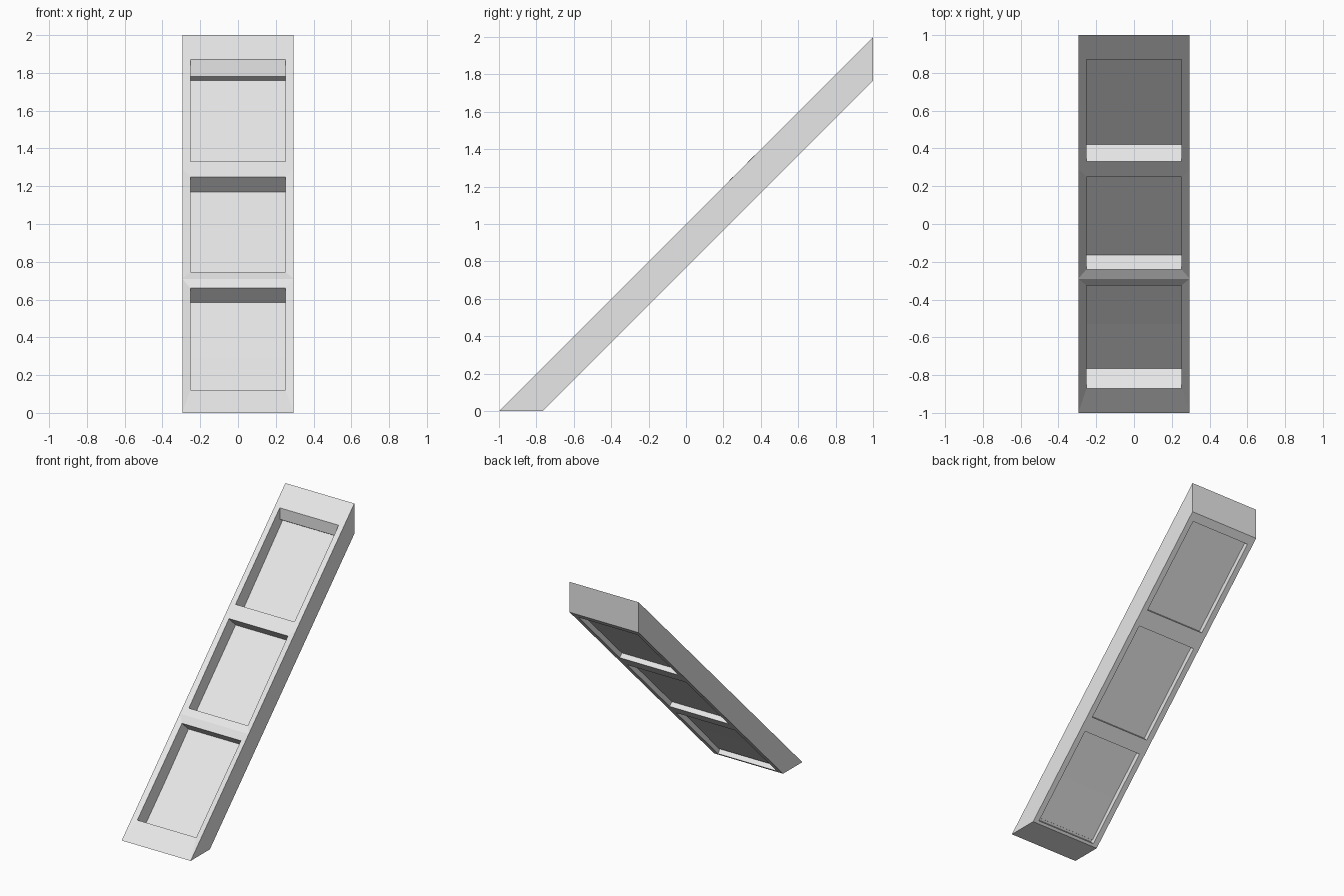
import bpy
import bmesh

cube = bpy.data.objects.get("Cube")
if cube:
    bpy.data.objects.remove(cube, do_unlink=True)

HALF_W = 0.295   # outer half width of the beam
HALF_P = 0.252   # half width of the recessed panels

grey = bpy.data.materials.new("light_grey")
grey.use_nodes = True
grey.diffuse_color = (0.8, 0.8, 0.8, 1)
grey.node_tree.nodes["Principled BSDF"].inputs["Base Color"].default_value = (0.8, 0.8, 0.8, 1)

bm = bmesh.new()


def face(points):
    bm.faces.new([bm.verts.new(p) for p in points])


def loop(half_width, low, high):
    """Rectangle across the beam, from its lower to its upper (y, z) edge."""
    return [(-half_width, *low), (half_width, *low),
            (half_width, *high), (-half_width, *high)]


def bay(rings):
    """Frame, recess walls and panel, from the outside in."""
    loops = [loop(*r) for r in rings]
    for a, b in zip(loops, loops[1:]):
        for i in range(4):
            j = (i + 1) % 4
            face([a[i], a[j], b[j], b[i]])
    face(loops[-1])


def front(y):
    return (y, y + 1.0)


def back(y):
    return (y, y + 0.765)


front_cuts = [front(y) for y in (-1.0, -0.29, 0.295, 1.0)]
back_cuts = [back(y) for y in (-0.765, -0.2, 0.405, 1.0)]

# Upper side: rim edges and panel edges of each bay, as (low, high) pairs
front_bays = [
    [((-0.87, 0.12), (-0.325, 0.66)), ((-0.76, 0.05), (-0.245, 0.585))],
    [((-0.24, 0.745), (0.25, 1.25)), ((-0.165, 0.67), (0.33, 1.17))],
    [((0.33, 1.33), (0.87, 1.87)), ((0.40, 1.27), (0.872, 1.78)),
     ((0.42, 1.252), (0.905, 1.76))],
]
for i, levels in enumerate(front_bays):
    bay([(HALF_W, front_cuts[i], front_cuts[i + 1])]
        + [(HALF_P, low, high) for low, high in levels])

# Underside: shallow recesses, square to the slope
DEPTH = 0.027
for i, (y0, y1) in enumerate([(-0.75, -0.24), (-0.16, 0.36), (0.45, 0.955)]):
    low, high = back(y0), back(y1)
    bay([(HALF_W, back_cuts[i], back_cuts[i + 1]), (HALF_P, low, high),
         (HALF_P, (low[0] - DEPTH, low[1] + DEPTH), (high[0] - DEPTH, high[1] + DEPTH))])

# Beam sides
for x in (-HALF_W, HALF_W):
    for i in range(3):
        face([(x, *p) for p in (front_cuts[i], front_cuts[i + 1],
                                back_cuts[i + 1], back_cuts[i])])

# Level foot and upright top end
for i in (0, 3):
    face(loop(HALF_W, front_cuts[i], back_cuts[i]))

bmesh.ops.remove_doubles(bm, verts=bm.verts, dist=0.0005)
bmesh.ops.recalc_face_normals(bm, faces=bm.faces)

mesh = bpy.data.meshes.new("sloped_panel_beam")
bm.to_mesh(mesh)
bm.free()
mesh.materials.append(grey)
beam = bpy.data.objects.new("sloped_panel_beam", mesh)
bpy.context.collection.objects.link(beam)
